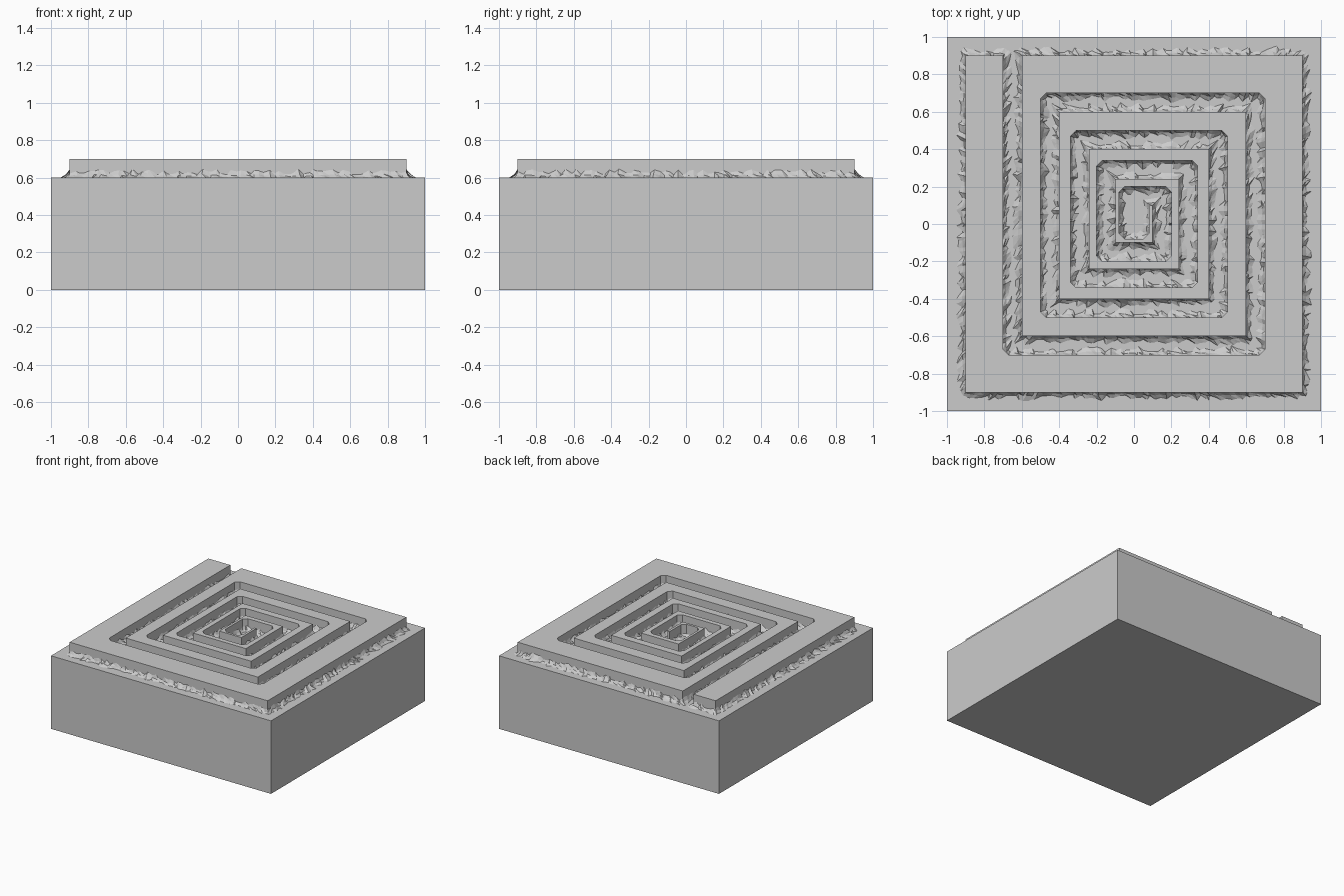
import bpy
import bmesh
import random
from mathutils import Vector

random.seed(4)
if "Cube" in bpy.data.objects:
    bpy.data.objects.remove(bpy.data.objects["Cube"], do_unlink=True)

stone = bpy.data.materials.new("stone grey")
stone.use_nodes = True
GREY = (0.6, 0.6, 0.6, 1)
stone.diffuse_color = GREY
stone.node_tree.nodes["Principled BSDF"].inputs["Base Color"].default_value = GREY

BASE, TOP = 0.6, 0.7


def add_object(name, bm):
    bmesh.ops.recalc_face_normals(bm, faces=bm.faces)
    mesh = bpy.data.meshes.new(name)
    bm.to_mesh(mesh)
    bm.free()
    mesh.materials.append(stone)
    obj = bpy.data.objects.new(name, mesh)
    bpy.context.collection.objects.link(obj)
    return obj


def spiral_outline():
    """Closed outline of the square spiral wall, counter-clockwise."""
    outer = [0.9, 0.6, 0.4, 0.24, 0.1]
    inner = [0.7, 0.5, 0.34, 0.2, 0.08]
    out_side, in_side = [], []
    for side, radii in ((out_side, outer), (in_side, inner)):
        above = outer[0]
        for r in radii:
            side += [(-r, above), (-r, -r), (r, -r), (r, r)]
            above = r
    in_side[-1] = (inner[-1], outer[-1])
    return [Vector(p) for p in out_side + in_side[::-1]]


def chamfer_concave(points, size):
    """Cut the inward corners of the groove."""
    result = []
    for k, p in enumerate(points):
        before = (p - points[k - 1]).normalized()
        after = (points[(k + 1) % len(points)] - p).normalized()
        if before.cross(after) < 0:
            result += [p - before * size, p + after * size]
        else:
            result.append(p)
    return result


def mitres(points):
    """Outward offset direction at each corner."""
    result = []
    for k, p in enumerate(points):
        a = (p - points[k - 1]).normalized()
        b = (points[(k + 1) % len(points)] - p).normalized()
        n1, n2 = Vector((a.y, -a.x)), Vector((b.y, -b.x))
        result.append((n1 + n2) / (1 + n1.dot(n2)))
    return result


outline = chamfer_concave(spiral_outline(), 0.03)

# Solid block
bm = bmesh.new()
bmesh.ops.create_cube(bm, size=1)
bmesh.ops.scale(bm, vec=(2, 2, BASE), verts=bm.verts)
bmesh.ops.translate(bm, vec=(0, 0, BASE / 2), verts=bm.verts)
add_object("base_block", bm)

# Raised spiral wall
bm = bmesh.new()
face = bm.faces.new([bm.verts.new((p.x, p.y, BASE - 0.02)) for p in outline])
extruded = bmesh.ops.extrude_face_region(bm, geom=[face])["geom"]
top_verts = [g for g in extruded if isinstance(g, bmesh.types.BMVert)]
bmesh.ops.translate(bm, vec=(0, 0, TOP - BASE + 0.02), verts=top_verts)
add_object("spiral_wall", bm)

# Rough hollow fillet where the wall meets the block
bm = bmesh.new()
directions = mitres(outline)
columns = []
for k, start in enumerate(outline):
    nxt = (k + 1) % len(outline)
    end = outline[nxt]
    steps = max(1, round((end - start).length / 0.026))
    for s in range(steps):
        t = (s + random.uniform(-0.3, 0.3)) / steps if s else 0
        point = start.lerp(end, t)
        offset = directions[k].lerp(directions[nxt], t)
        reach = random.choice((0.02, 0.03, 0.04, 0.052)) * random.uniform(0.85, 1.05)
        height = random.uniform(0.018, 0.05)
        bend = random.uniform(0.25, 0.45)
        column = []
        for out, z in ((-0.002, height), (reach * bend, height * bend), (reach, -0.002)):
            xy = point + offset * out
            column.append(bm.verts.new((xy.x, xy.y, BASE + z)))
        columns.append(column)
for k, column in enumerate(columns):
    previous = columns[k - 1]
    for r in range(2):
        bm.faces.new((previous[r], previous[r + 1], column[r + 1]))
        bm.faces.new((previous[r], column[r + 1], column[r]))
add_object("rough_fillet", bm)
